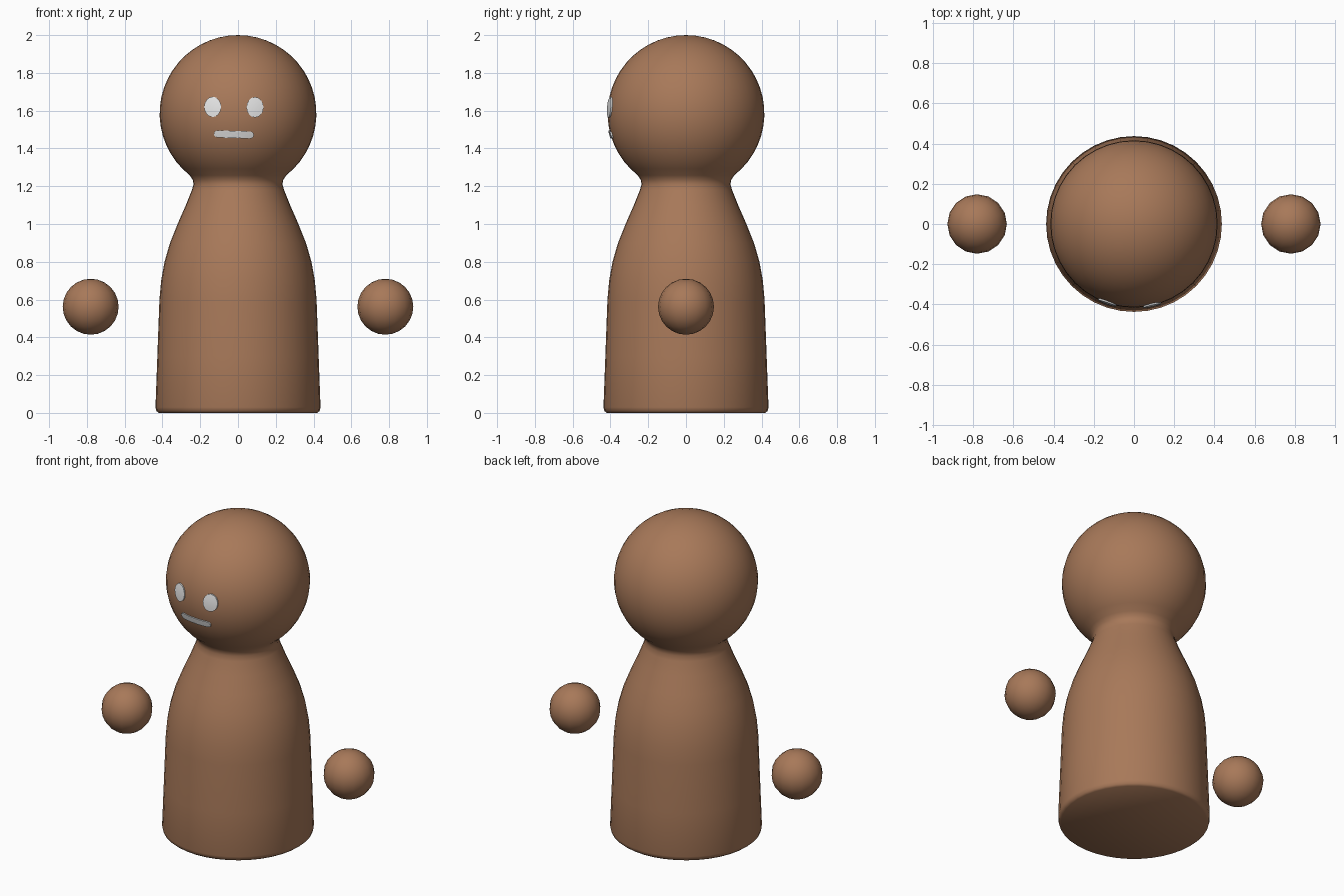
import bpy, bmesh
from math import sin, cos, pi, radians, sqrt

cube = bpy.data.objects.get("Cube")
if cube:
    bpy.data.objects.remove(cube, do_unlink=True)

HEAD_Z, HEAD_R = 1.585, 0.415


def material(name, rgb):
    mat = bpy.data.materials.new(name)
    mat.use_nodes = True
    color = (*rgb, 1)
    mat.diffuse_color = color
    mat.node_tree.nodes["Principled BSDF"].inputs["Base Color"].default_value = color
    return mat


brown = material("warm brown", (0.39, 0.19, 0.10))
white = material("off white", (0.8, 0.8, 0.8))


def finish(name, bm, mat, angle=50):
    bmesh.ops.recalc_face_normals(bm, faces=bm.faces)
    mesh = bpy.data.meshes.new(name)
    bm.to_mesh(mesh)
    bm.free()
    mesh.materials.append(mat)
    obj = bpy.data.objects.new(name, mesh)
    bpy.context.collection.objects.link(obj)
    bpy.ops.object.select_all(action='DESELECT')
    obj.select_set(True)
    bpy.context.view_layer.objects.active = obj
    bpy.ops.object.shade_smooth_by_angle(angle=radians(angle))
    return obj


# Body and head: one turned profile with a pinched neck
profile = [(0, 0), (0.42, 0), (0.432, 0.01), (0.437, 0.03), (0.427, 0.3),
           (0.416, 0.6), (0.407, 0.7), (0.389, 0.8), (0.36, 0.9),
           (0.32, 1.0), (0.276, 1.1), (0.244, 1.18), (0.235, 1.21),
           (0.24, 1.235)]
for i in range(21):
    a = radians(-52) + radians(142) * i / 20
    profile.append((HEAD_R * cos(a), HEAD_Z + HEAD_R * sin(a)))
bm = bmesh.new()
verts = [bm.verts.new((r, 0, z)) for r, z in profile]
edges = [bm.edges.new(pair) for pair in zip(verts, verts[1:])]
bmesh.ops.spin(bm, geom=verts + edges, cent=(0, 0, 0), axis=(0, 0, 1),
               angle=2 * pi, steps=40)
bmesh.ops.remove_doubles(bm, verts=bm.verts, dist=0.0005)
finish("body_and_head", bm, brown)

# Floating hands
for name, x in (("left_hand", 0.78), ("right_hand", -0.78)):
    bm = bmesh.new()
    bmesh.ops.create_uvsphere(bm, u_segments=16, v_segments=12, radius=0.148)
    bmesh.ops.translate(bm, verts=bm.verts, vec=(x, 0, 0.562))
    finish(name, bm, brown)


# Face features: thin plates curved to the head
def face_plate(name, outline, cx, cz):
    def on_head(x, z):
        return x, -sqrt(HEAD_R ** 2 - x * x - (z - HEAD_Z) ** 2) - 0.007, z
    bm = bmesh.new()
    center = bm.verts.new(on_head(cx, cz))
    rings = [[bm.verts.new(on_head(cx + x * s, cz + z * s)) for x, z in outline]
             for s in (0.35, 0.7, 1)]
    n = len(outline)
    for i in range(n):
        j = (i + 1) % n
        bm.faces.new((center, rings[0][i], rings[0][j]))
        for inner, outer in zip(rings, rings[1:]):
            bm.faces.new((inner[i], outer[i], outer[j], inner[j]))
    rim = [e for e in bm.edges if e.is_boundary]
    # Turn the rim back into the head
    skirt = bmesh.ops.extrude_edge_only(bm, edges=rim)["geom"]
    for v in skirt:
        if isinstance(v, bmesh.types.BMVert):
            v.co.y += 0.009
    obj = finish(name, bm, white, 40)
    # Keep the open shell facing forward
    if obj.data.polygons[0].normal.y > 0:
        obj.data.flip_normals()


turn = [2 * pi * i / 16 for i in range(16)]
eye = [(0.045 * cos(a), 0.054 * sin(a)) for a in turn]
face_plate("right_eye", eye, -0.134, 1.62)
face_plate("left_eye", eye, 0.09, 1.618)

# Mouth: straight bar with rounded ends, slightly tilted
mouth = []
for side in (1, -1):
    for i in range(7):
        a = -pi / 2 + pi * i / 6
        mouth.append((side * (0.087 + 0.019 * cos(a)), side * 0.019 * sin(a)))
    for i in range(1, 6):
        mouth.append((side * 0.087 * (1 - i / 3), side * 0.019))
mouth = [(x, z - 0.03 * x) for x, z in mouth]
face_plate("mouth", mouth, -0.022, 1.474)
